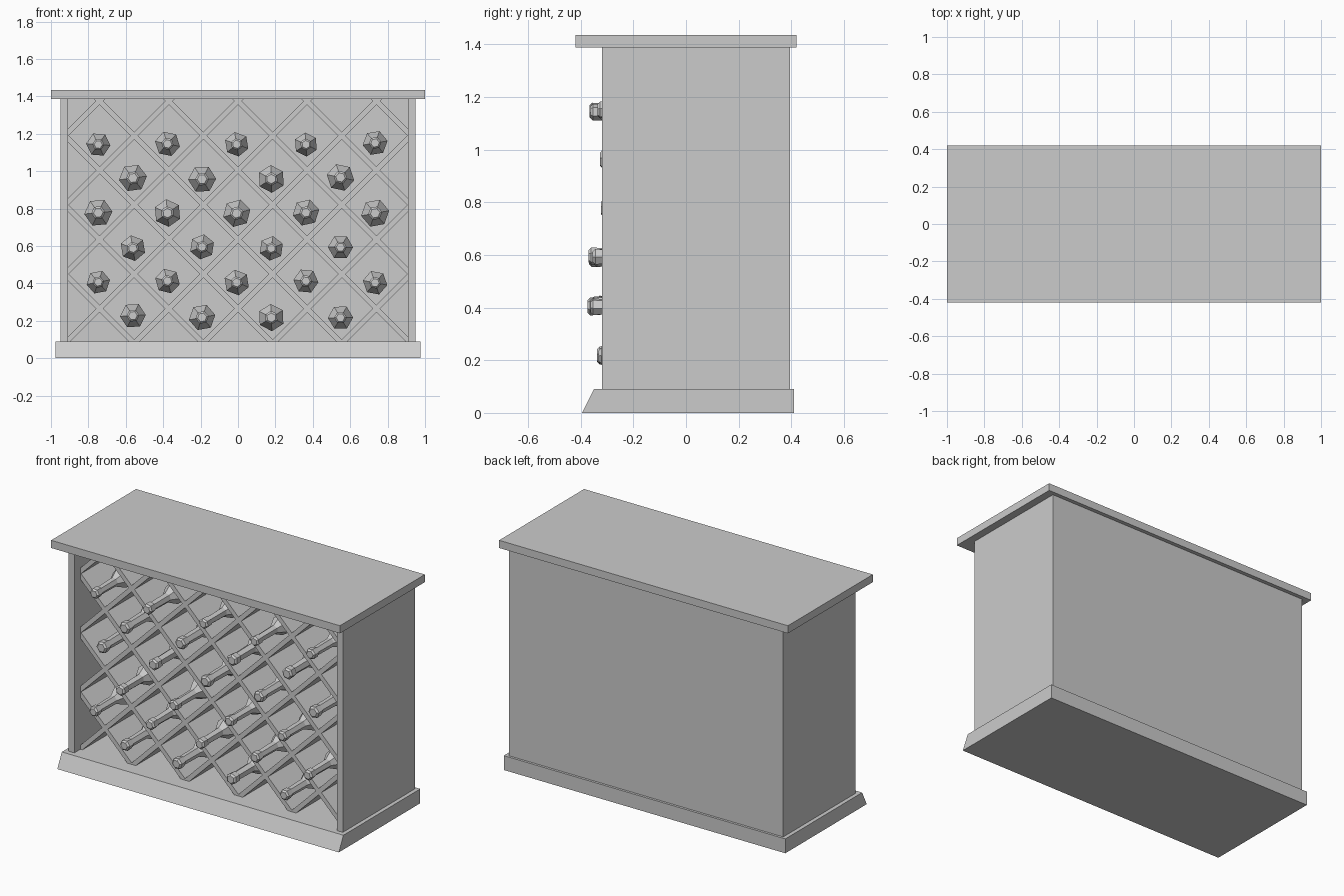
import bpy, bmesh, math, random
from mathutils import Matrix, Vector

cube = bpy.data.objects.get("Cube")
if cube:
    bpy.data.objects.remove(cube, do_unlink=True)

random.seed(4)
grey = bpy.data.materials.new("plain_grey")
grey.use_nodes = True
colour = (0.6, 0.6, 0.6, 1)
grey.diffuse_color = colour
grey.node_tree.nodes["Principled BSDF"].inputs["Base Color"].default_value = colour


def finish(name, bm):
    bmesh.ops.recalc_face_normals(bm, faces=bm.faces)
    mesh = bpy.data.meshes.new(name)
    bm.to_mesh(mesh)
    bm.free()
    mesh.materials.append(grey)
    obj = bpy.data.objects.new(name, mesh)
    bpy.context.collection.objects.link(obj)
    return obj


def add_box(bm, low, high, turn=0, centre=(0, 0, 0)):
    low, high = Vector(low), Vector(high)
    matrix = (Matrix.Translation(centre) @ Matrix.Rotation(turn, 4, 'Y')
              @ Matrix.Translation((low + high) / 2) @ Matrix.Diagonal((high - low).to_4d()))
    matrix[3][3] = 1
    return bmesh.ops.create_cube(bm, size=1, matrix=matrix)["verts"]


def box(name, low, high):
    bm = bmesh.new()
    add_box(bm, low, high)
    return finish(name, bm)


# Cabinet carcass
FLOOR, CEILING, INNER, OUTER = 0.09, 1.387, 0.91, 0.95
box("top_board", (-1, -0.42, CEILING), (1, 0.42, 1.435))
for side, name in ((1, "left_panel"), (-1, "right_panel")):
    a, b = sorted((side * INNER, side * OUTER))
    box(name, (a, -0.32, FLOOR), (b, 0.395, CEILING))
box("back_panel", (-INNER, 0.375, FLOOR), (INNER, 0.395, CEILING))

# Plinth with a sloping front
bm = bmesh.new()
for v in add_box(bm, (-0.975, -0.395, 0), (0.975, 0.41, FLOOR)):
    if v.co.z > 0.05 and v.co.y < 0:
        v.co.y = -0.35
finish("plinth", bm)

# Diagonal lattice boards, trimmed to the inside of the cabinet
STEP, MIDDLE = 0.37, 0.635
bm = bmesh.new()
for turn in (-1, 1):
    for i in range(-4, 5):
        add_box(bm, (-2, -0.26, -0.014), (2, 0.375, 0.014),
                turn * math.pi / 4, (i * STEP, 0, MIDDLE))
for point, normal in (((INNER, 0, 0), (1, 0, 0)), ((-INNER, 0, 0), (-1, 0, 0)),
                      ((0, 0, CEILING), (0, 0, 1)), ((0, 0, FLOOR), (0, 0, -1))):
    bmesh.ops.bisect_plane(bm, geom=bm.verts[:] + bm.edges[:] + bm.faces[:],
                           plane_co=point, plane_no=normal, clear_outer=True)
    bmesh.ops.holes_fill(bm, edges=[e for e in bm.edges if e.is_boundary])
finish("lattice", bm)


# Faceted bottles: (distance from the tip, radius)
PROFILE = ((0, 0.024), (0.01, 0.035), (0.05, 0.033), (0.052, 0.027),
           (0.2, 0.03), (0.28, 0.07), (0.6, 0.07))
SIDES = 6


def bottle(name, x, y, z, scale, turn):
    bm = bmesh.new()
    rings = []
    for depth, radius in PROFILE:
        rings.append([bm.verts.new((
            x + scale * radius * math.cos(turn + math.tau * k / SIDES), y + depth,
            z + scale * radius * math.sin(turn + math.tau * k / SIDES))) for k in range(SIDES)])
    for r, s in zip(rings, rings[1:]):
        for k in range(SIDES):
            n = (k + 1) % SIDES
            bm.faces.new((r[k], r[n], s[n], s[k]))
    bm.faces.new(rings[0])
    bm.faces.new(rings[-1])
    finish(name, bm)


# Rows from the top: foremost tip position, then bottle size
ROWS = ((-0.37, 0.94), (-0.34, 1.06), (-0.325, 1.05),
        (-0.385, 0.98), (-0.375, 0.95), (-0.34, 1.0))
for row, (tip, size) in enumerate(ROWS):
    count = 5 - row % 2
    for i in range(count):
        bottle(f"bottle_row{row + 1}_{i + 1}",
               (i - (count - 1) / 2) * STEP - 0.007,
               tip + random.uniform(0, 0.04),
               1.147 - row * STEP / 2 + random.uniform(-0.006, 0.006),
               size + random.uniform(-0.04, 0.04),
               random.uniform(0, math.tau))
